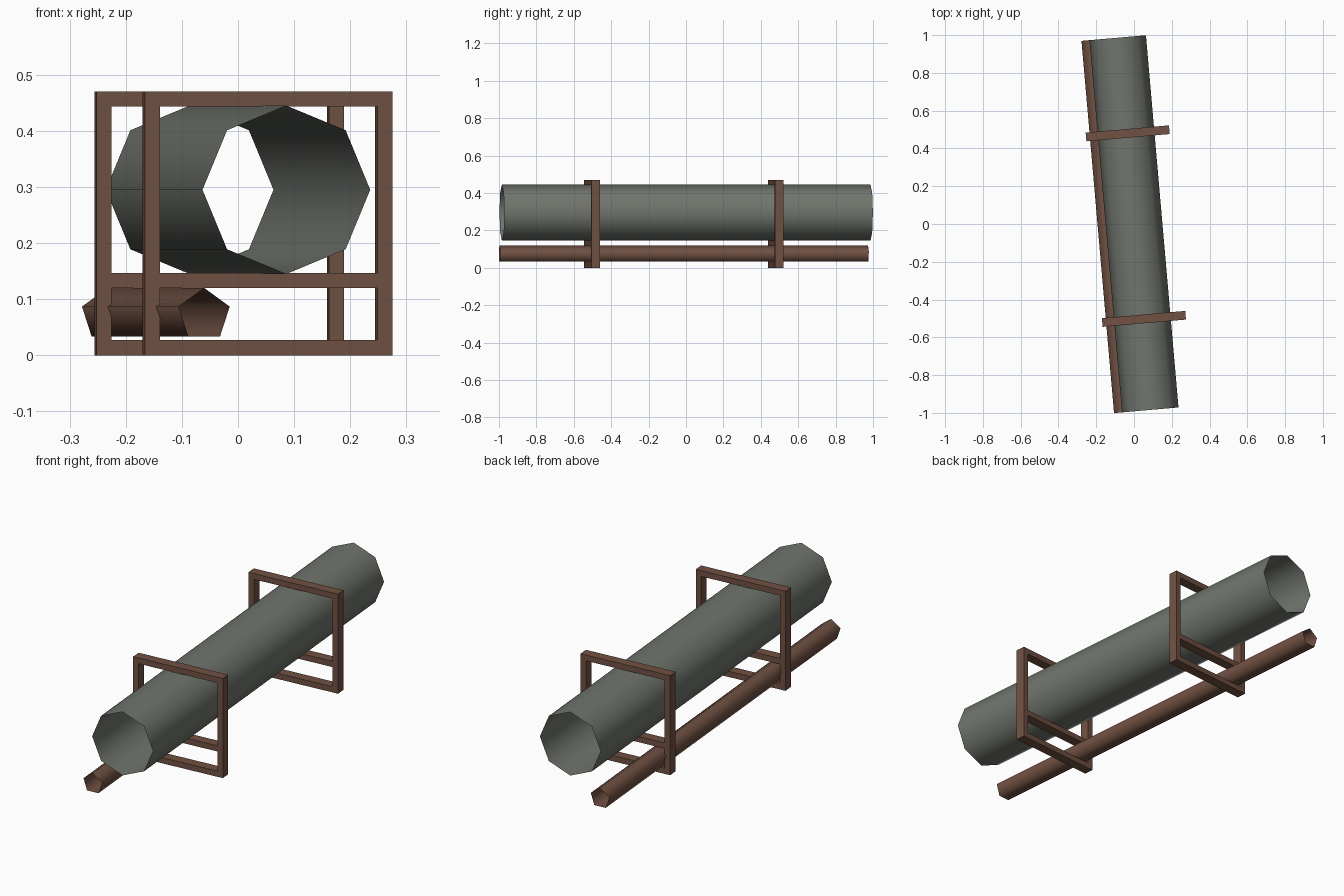
import bpy, bmesh, math
from mathutils import Matrix, Vector

if "Cube" in bpy.data.objects:
    bpy.data.objects.remove(bpy.data.objects["Cube"])

TURN = Matrix.Translation((0, 0.001, 0)) @ Matrix.Rotation(math.radians(5), 4, 'Z')
HALF = 0.989          # half length of both pipes


def material(name, rgb):
    m = bpy.data.materials.new(name)
    m.diffuse_color = (*rgb, 1)
    m.use_nodes = True
    m.node_tree.nodes["Principled BSDF"].inputs["Base Color"].default_value = m.diffuse_color
    return m


grey = material("grey_metal", (0.165, 0.18, 0.155))
brown = material("rusty_brown", (0.165, 0.082, 0.056))


def finish(bm, name, mat, smooth):
    bm.transform(TURN)
    me = bpy.data.meshes.new(name)
    for f in bm.faces:
        f.smooth = smooth
    bm.to_mesh(me)
    bm.free()
    me.materials.append(mat)
    ob = bpy.data.objects.new(name, me)
    bpy.context.collection.objects.link(ob)


def pipe(name, mat, x, z, radius, sides):
    """Open thin pipe along y, one corner pointing up."""
    bm = bmesh.new()
    rings = []
    for y in (-HALF, HALF):
        rings.append([bm.verts.new((x + radius * math.sin(2 * math.pi * i / sides), y,
                                    z + radius * math.cos(2 * math.pi * i / sides)))
                      for i in range(sides)])
    a, b = rings
    for i in range(sides):
        j = (i + 1) % sides
        bm.faces.new((a[i], b[i], b[j], a[j]))
    bmesh.ops.recalc_face_normals(bm, faces=bm.faces)
    # make sure the normals point outwards
    f = bm.faces[:][0]
    if f.normal.dot(f.calc_center_median() - Vector((x, 0, z))) < 0:
        bmesh.ops.reverse_faces(bm, faces=bm.faces[:])
    finish(bm, name, mat, True)


def frame(name, y):
    """Rectangular bracket with two posts and three crossbars."""
    cx, w, d, t, h = 0.0085, 0.443, 0.046, 0.027, 0.47
    bm = bmesh.new()

    def box(x, z, sx, sz):
        m = Matrix.Translation((x, y, z)) @ Matrix.Diagonal((sx, d, sz, 1))
        bmesh.ops.create_cube(bm, size=1, matrix=m)

    for s in (-1, 1):
        box(cx + s * (w - t) / 2, h / 2, t, h)
    for z in (t / 2, 0.133, h - t / 2):
        box(cx, z, w - 2 * t, t)
    finish(bm, name, brown, False)


# large octagonal pipe, small five-sided pipe below it
pipe("large_pipe", grey, 0, 0.295, 0.15, 8)
pipe("small_pipe", brown, -0.147, 0.072, 0.048, 5)

# two support brackets
frame("front_bracket", -0.506)
frame("back_bracket", 0.480)
